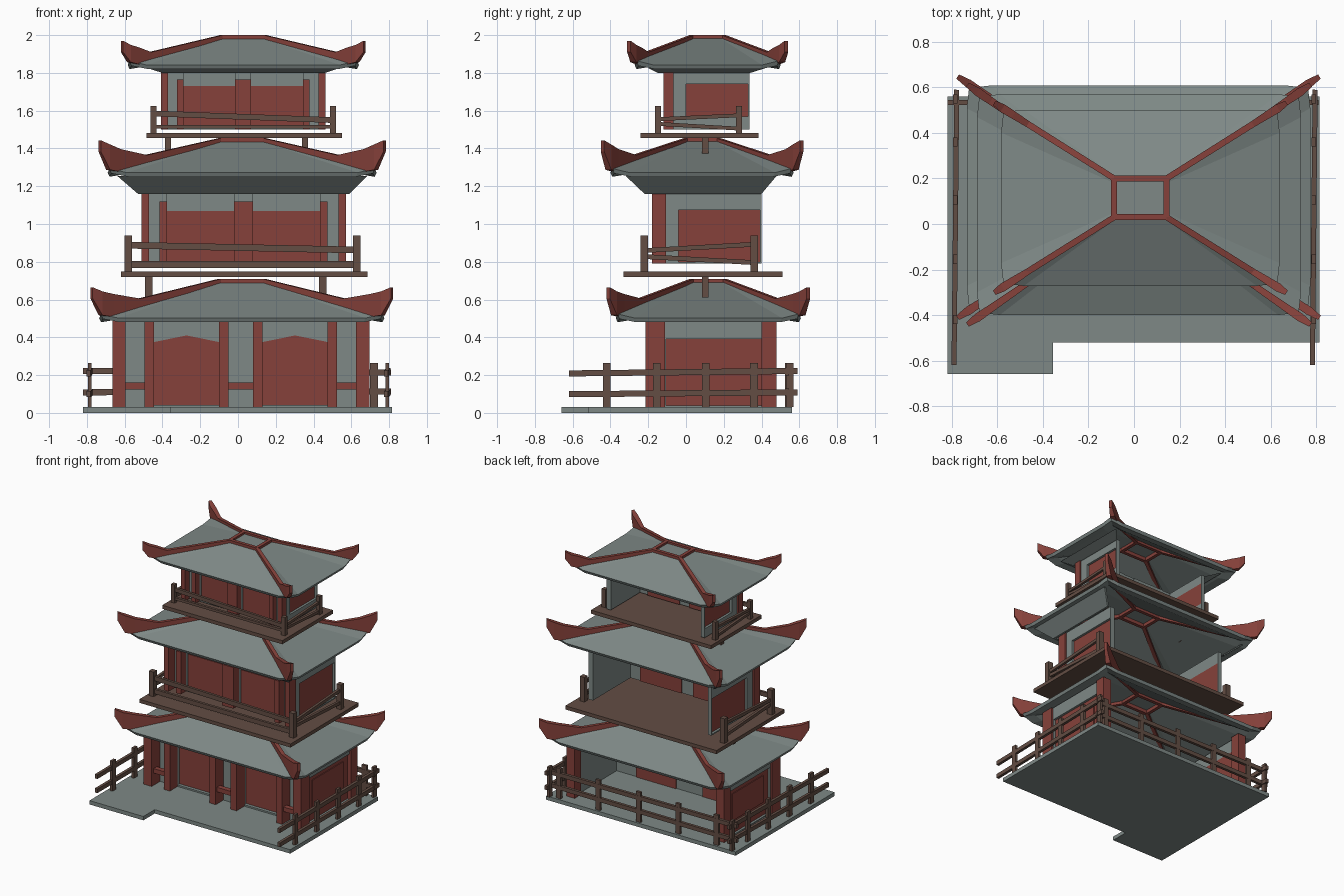
import bpy, bmesh
from mathutils import Vector

cube = bpy.data.objects.get("Cube")
if cube:
    bpy.data.objects.remove(cube, do_unlink=True)


def material(name, color):
    m = bpy.data.materials.new(name)
    m.use_nodes = True
    m.diffuse_color = (*color, 1)
    m.node_tree.nodes["Principled BSDF"].inputs["Base Color"].default_value = (*color, 1)
    return m


GREY = material("slate grey", (0.21, 0.25, 0.24))
RED = material("temple red", (0.24, 0.053, 0.043))
BROWN = material("dark wood", (0.125, 0.075, 0.057))


def loft(name, mat, rings):
    """Skin a list of closed rings that have equal point counts."""
    bm = bmesh.new()
    rows = [[bm.verts.new(p) for p in ring] for ring in rings]
    n = len(rows[0])
    for a, b in zip(rows, rows[1:]):
        for i in range(n):
            j = (i + 1) % n
            bm.faces.new((a[i], a[j], b[j], b[i]))
    bm.faces.new(rows[0])
    bm.faces.new(rows[-1])
    bmesh.ops.recalc_face_normals(bm, faces=bm.faces)
    mesh = bpy.data.meshes.new(name)
    bm.to_mesh(mesh)
    bm.free()
    mesh.materials.append(mat)
    bpy.context.collection.objects.link(bpy.data.objects.new(name, mesh))


def box(name, mat, x0, x1, y0, y1, z0, z1):
    corners = [(x0, y0), (x1, y0), (x1, y1), (x0, y1)]
    loft(name, mat, [[(x, y, z) for x, y in corners] for z in (z0, z1)])


def prism(name, mat, outline, y0, y1):
    """Extrude an x-z outline along y."""
    loft(name, mat, [[(x, y, z) for x, z in outline] for y in (y0, y1)])


def beam(name, mat, stations):
    """Beam through stations of (x, y, bottom z, top z, half width)."""
    first, last = Vector(stations[0][:2]), Vector(stations[-1][:2])
    d = (last - first).normalized()
    side = Vector((-d.y, d.x))
    rings = []
    for x, y, zb, zt, w in stations:
        s = side * w
        rings.append([(x - s.x, y - s.y, zb), (x + s.x, y + s.y, zb),
                      (x + s.x, y + s.y, zt), (x - s.x, y - s.y, zt)])
    loft(name, mat, rings)


CORNERS = [(-1, -1), (1, -1), (1, 1), (-1, 1)]


def eave_ring(cx, cy, hx, hy, z, cut, lift):
    """Rectangle whose corners sweep upwards."""
    pts = []
    for i, (sx, sy) in enumerate(CORNERS):
        along_x = (cx + sx * (hx - cut), cy + sy * hy, z)
        along_y = (cx + sx * hx, cy + sy * (hy - cut), z)
        tip = (cx + sx * (hx - cut * 0.1), cy + sy * (hy - cut * 0.1), z + lift)
        pts += [along_x, tip, along_y] if i % 2 else [along_y, tip, along_x]
    return pts


def roof(level, cx, cy, hx, hy, top, eave, kink, kink_drop, tip_drop, horn):
    rx, ry = 0.115, 0.085
    base = top - 0.015
    # Tiled shell, hollow underneath
    loft(level + "_roof", GREY, [
        eave_ring(cx, cy, rx, ry, base, 0.02, 0),
        eave_ring(cx, cy, hx, hy, eave + 0.022, 0.1, 0.022),
        eave_ring(cx, cy, hx - 0.01, hy - 0.01, eave, 0.1, 0.018),
        eave_ring(cx, cy, hx - 0.07, hy - 0.07, eave + 0.01, 0.08, 0.014),
        eave_ring(cx, cy, rx, ry, base - 0.008, 0.02, 0)])
    # Frame around the flat crown
    for s in (-1, 1):
        beam(level + "_ridge", RED, [(cx - rx, cy + s * ry, base - 0.035, top, 0.013),
                                     (cx + rx, cy + s * ry, base - 0.035, top, 0.013)])
        beam(level + "_ridge_end", RED, [(cx + s * rx, cy - ry, base - 0.035, top, 0.013),
                                         (cx + s * rx, cy + ry, base - 0.035, top, 0.013)])
    # Hip beams that follow the roof and rise into horns
    low = eave + 0.022 - top
    slope = (low + 0.045) / 0.9
    sections = [(0, -0.05, 0, 0.013),
                (kink, -0.065 + kink * slope, -kink_drop, 0.014),
                (0.84, -0.05 + 0.84 * slope, -kink_drop * 0.6 - tip_drop * 0.4, 0.017),
                (0.93, low + 0.015, -tip_drop - 0.022, 0.019),
                (1, -tip_drop - 0.06, -tip_drop, 0.011)]
    for sx, sy in CORNERS:
        start = Vector((cx + sx * rx, cy + sy * ry))
        end = Vector((cx + sx * (hx + horn), cy + sy * (hy + horn)))
        stations = []
        for t, zb, zt, w in sections:
            p = start.lerp(end, t)
            stations.append((p.x, p.y, top + zb, top + zt, w))
        beam(level + "_hip_horn", RED, stations)


def soffit(level, outer, inner, z_outer, z_inner):
    """Sloped boards under the eave on the front and both sides."""
    rings = []
    for (x0, x1, y0, y1), z in ((outer, z_outer), (inner, z_inner)):
        a, b, c = x0 + 0.015, x1 - 0.015, y0 + 0.015
        path = [(x0, y1), (x0, y0), (x1, y0), (x1, y1), (b, y1), (b, c), (a, c), (a, y1)]
        rings.append([(x, y, z) for x, y in path])
    loft(level + "_soffit", GREY, rings)


def storey(level, cx, corner, cw, second, sw, pier, yf, yw, yb, z0, z1, post_top, door_top, peak, panel):
    yd = yw + 0.04
    inner = second - sw / 2
    out = corner + cw / 2 - 0.012
    back = out - 0.03
    py0, py1, pz0, pz1 = panel
    for s in (-1, 1):
        def sbox(part, mat, a, b, *rest):
            xa, xb = sorted((cx + s * a, cx + s * b))
            box(level + "_" + part, mat, xa, xb, *rest)
        # Posts, front wall and door recess
        sbox("corner_post", RED, corner - cw / 2, corner + cw / 2, yf, yw, z0, z1)
        sbox("door_post", RED, inner, inner + sw, yf + 0.01, yw + 0.01, z0, post_top)
        sbox("front_wall", GREY, inner, back, yw, yd, z0, z1)
        sbox("lintel_wall", GREY, pier, inner, yd - 0.01, yd + 0.005, door_top - peak, z1)
        sbox("door_sill", GREY, pier, inner, yw, yd, z0, z0 + 0.012)
        # Door leaf
        a, b = cx + s * pier, cx + s * inner
        prism(level + "_door", RED, [(a, z0), (b, z0), (b, door_top - peak),
                                     ((a + b) / 2, door_top), (a, door_top - peak)],
              yd - 0.015, yd + 0.008)
        # Side wall with a recessed panel
        sbox("side_jamb", GREY, back, out, yw, py0, z0, z1)
        sbox("side_header", GREY, back, out, py0, yb, pz1, z1)
        sbox("side_end", GREY, back, out, py1, yb, z0, pz1)
        sbox("side_panel", RED, back, back + 0.012, py0, py1, pz0, pz1)
        sbox("side_sill", GREY, back, out, py0, yb, z0, max(pz0, z0 + 0.008))
    box(level + "_wall_lining", GREY, cx + back - 0.006, cx + back, yw, yb, z0, z1)
    box(level + "_centre_wall", GREY, cx - pier, cx + pier, yw, yd, z0, z1)


def balcony(level, x0, x1, y0, y1, z, px, py, cx, post, r_top, rails):
    box(level + "_floor", BROWN, x0, x1, y0, y1, z, z + 0.028)
    base = z + 0.028
    w = post / 2
    ya, yb = py
    for s in (-1, 1):
        x = cx + s * px
        for y in py:
            box(level + "_rail_post", BROWN, x - w, x + w, y - w, y + w, base, r_top)
        for za, zb, h in rails[1]:
            beam(level + "_side_rail", BROWN, [(x, ya, za - h, za, 0.01), (x, yb, zb - h, zb, 0.01)])
        # Short strut down to the roof below
        sx = cx - 0.036 + s * px * 0.76
        box(level + "_strut", BROWN, sx - w, sx + w, 0.085, 0.12, z - 0.11, z)
    for za, zb, h in rails[0]:
        beam(level + "_front_rail", BROWN, [(cx - px, ya, za - h, za, 0.01), (cx + px, ya, zb - h, zb, 0.01)])


# Ground slab with a step forward on one side
slab = [(-0.82, -0.66), (-0.355, -0.66), (-0.355, -0.52), (0.815, -0.52), (0.815, 0.56), (-0.82, 0.56)]
loft("ground_slab", GREY, [[(x, y, z) for x, y in slab] for z in (0, 0.03)])

# Storeys
storey("ground", 0.015, 0.645, 0.07, 0.485, 0.05, 0.115, -0.215, -0.11, 0.42,
       0.03, 0.49, 0.49, 0.41, 0.035, (-0.105, 0.41, 0.03, 0.39))
storey("middle", 0.03, 0.522, 0.04, 0.425, 0.04, 0.05, -0.18, -0.105, 0.4,
       0.79, 1.17, 1.12, 1.07, 0, (-0.04, 0.392, 0.8, 1.075))
storey("upper", 0.0275, 0.417, 0.036, 0.333, 0.034, 0.042, -0.12, -0.065, 0.335,
       1.5, 1.81, 1.765, 1.73, 0, (0, 0.328, 1.57, 1.74))
box("middle_centre_post", RED, -0.02, 0.08, -0.17, -0.1, 0.8, 1.12)
box("upper_centre_post", RED, -0.015, 0.07, -0.11, -0.06, 1.5, 1.765)

# Ground floor extras: inner posts, cross bars, rear posts, side panel plates
for s in (-1, 1):
    x = 0.015 + s * 0.09
    box("inner_post", RED, x - 0.026, x + 0.026, -0.205, -0.1, 0.03, 0.49)
    x = 0.015 + s * 0.565
    box("side_cross_bar", RED, x - 0.06, x + 0.06, -0.19, -0.15, 0.125, 0.16)
    x = 0.015 + s * 0.645
    box("rear_post", RED, x - 0.035, x + 0.035, 0.4, 0.48, 0.03, 0.49)
    x = 0.015 + s * 0.652
    box("side_plate", RED, x - 0.004, x + 0.004, -0.04, 0.34, 0.14, 0.35)
box("centre_cross_bar", RED, -0.06, 0.09, -0.19, -0.15, 0.125, 0.16)

# Roofs
roof("ground", 0.02, 0.118, 0.755, 0.49, 0.71, 0.48, 0.63, 0.105, 0.045, 0.04)
roof("middle", 0.022, 0.085, 0.712, 0.485, 1.455, 1.25, 0.62, 0.09, 0.012, 0.042)
roof("upper", 0.028, 0.115, 0.612, 0.387, 2.0, 1.82, 0.72, 0.09, 0.03, 0.03)
soffit("middle", (-0.64, 0.685, -0.32, 0.48), (-0.53, 0.59, -0.22, 0.4), 1.255, 1.16)
soffit("upper", (-0.48, 0.535, -0.2, 0.42), (-0.4, 0.46, -0.15, 0.34), 1.825, 1.8)

# Balconies; rails are (start top, end top, height) for front and sides
balcony("middle", -0.62, 0.685, -0.33, 0.51, 0.72, 0.605, (-0.22, 0.362), 0.024, 0.04, 0.94,
        ([(0.905, 0.88, 0.035), (0.803, 0.803, 0.035)], [(0.872, 0.905, 0.025), (0.84, 0.808, 0.025)]))
balcony("upper", -0.485, 0.55, -0.24, 0.385, 1.455, 0.476, (-0.148, 0.28), 0.028, 0.032, 1.625,
        ([(1.6, 1.565, 0.03), (1.525, 1.525, 0.02)], [(1.565, 1.585, 0.02), (1.54, 1.515, 0.02)]))

# Garden fence on both sides and along the back
for x in (-0.785, 0.79):
    for y in (-0.42, -0.155, 0.105, 0.36, 0.55):
        box("side_fence_post", BROWN, x - 0.01, x + 0.01, y - 0.02, y + 0.02, 0.03, 0.265)
    for za, zb in ((0.225, 0.238), (0.115, 0.125)):
        beam("side_fence_rail", BROWN, [(x - 0.006, -0.62, za - 0.032, za, 0.011),
                                        (x + 0.006, 0.59, zb - 0.032, zb, 0.011)])
for x in (0.72, 0.38, 0.03, -0.31, -0.64):
    box("back_fence_post", BROWN, x - 0.02, x + 0.02, 0.525, 0.545, 0.03, 0.265)
for za, zb in ((0.238, 0.23), (0.125, 0.13)):
    beam("back_fence_rail", BROWN, [(-0.82, 0.535, za - 0.032, za, 0.011),
                                    (0.81, 0.535, zb - 0.032, zb, 0.011)])
